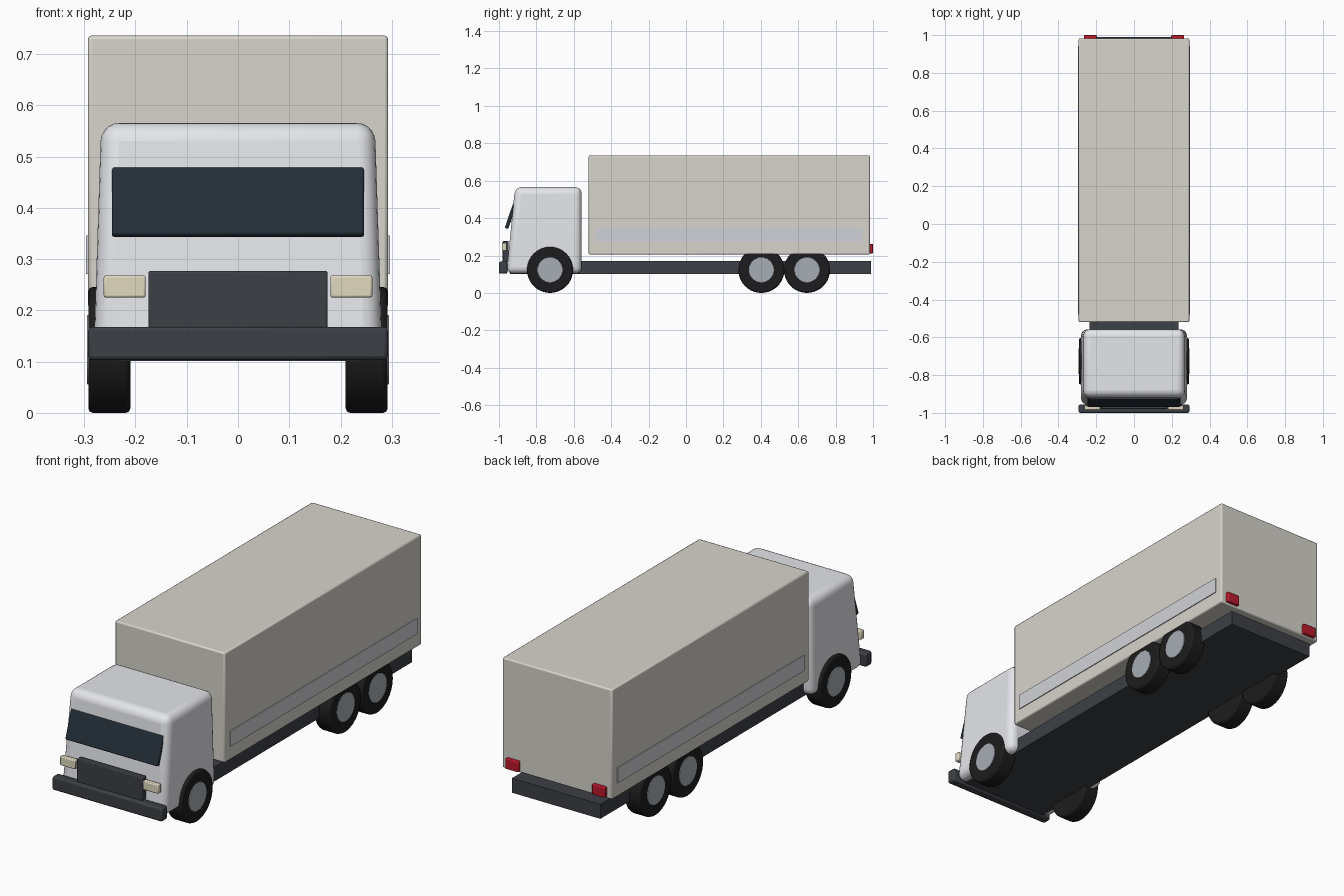
import bpy, bmesh, math
from mathutils import Matrix

if "Cube" in bpy.data.objects:
    bpy.data.objects.remove(bpy.data.objects["Cube"])


def material(name, rgb):
    m = bpy.data.materials.new(name)
    m.diffuse_color = (*rgb, 1)
    m.use_nodes = True
    m.node_tree.nodes["Principled BSDF"].inputs["Base Color"].default_value = m.diffuse_color
    return m


PAINT = material("cab_paint", (0.78, 0.79, 0.82))
CARGO = material("cargo_panel", (0.68, 0.66, 0.60))
STRIPE = material("stripe", (0.64, 0.65, 0.69))
DARK = material("dark_trim", (0.045, 0.05, 0.06))
GLASS = material("glass", (0.018, 0.028, 0.04))
RUBBER = material("rubber", (0.012, 0.012, 0.013))
METAL = material("hub_metal", (0.38, 0.42, 0.46))
LAMP = material("headlight", (0.75, 0.70, 0.53))
RED = material("tail_light", (0.5, 0.01, 0.025))


def finish(name, bm, mat, bevel=0, segments=2):
    bmesh.ops.recalc_face_normals(bm, faces=bm.faces)
    me = bpy.data.meshes.new(name)
    bm.to_mesh(me)
    bm.free()
    me.materials.append(mat)
    ob = bpy.data.objects.new(name, me)
    bpy.context.collection.objects.link(ob)
    if bevel:
        mod = ob.modifiers.new("bevel", 'BEVEL')
        mod.width, mod.segments = bevel, segments
        mod.limit_method, mod.angle_limit = 'ANGLE', math.radians(40)
    bpy.ops.object.select_all(action='DESELECT')
    bpy.context.view_layer.objects.active = ob
    ob.select_set(True)
    bpy.ops.object.shade_smooth_by_angle(angle=math.radians(35))
    return ob


def box(name, x, y, z, mat, bevel=0, segments=2):
    """Box from (min, max) ranges on each axis."""
    bm = bmesh.new()
    bmesh.ops.create_cube(bm, size=1)
    for v in bm.verts:
        v.co = [(r[0] + r[1]) / 2 + c * (r[1] - r[0]) for r, c in zip((x, y, z), v.co)]
    return finish(name, bm, mat, bevel, segments)


def wheel_disc(name, side, x0, x1, y, z, radius, mat, bevel):
    """Cylinder along x between x0 and x1 on one side of the truck."""
    bm = bmesh.new()
    mtx = Matrix.Translation((side * (x0 + x1) / 2, y, z)) @ Matrix.Rotation(math.pi / 2, 4, 'Y')
    bmesh.ops.create_cone(bm, cap_ends=True, segments=40, radius1=radius, radius2=radius,
                          depth=x1 - x0, matrix=mtx)
    return finish(name, bm, mat, bevel)


# Chassis, cargo body and bumper
box("chassis", (-0.236, 0.236), (-0.94, 0.99), (0.101, 0.171), DARK)
box("cargo_box", (-0.293, 0.293), (-0.52, 0.983), (0.205, 0.736), CARGO, 0.007)
box("bumper", (-0.293, 0.293), (-1.0, -0.955), (0.103, 0.168), DARK, 0.008)

# Cab: tapered block with a raked front and rounded edges
bm = bmesh.new()
bmesh.ops.create_cube(bm, size=2)
for v in bm.verts:
    top, front = v.co.z > 0, v.co.y < 0
    v.co.x *= 0.267 if top else 0.282
    v.co.y = (-0.914 if top else -0.96) if front else -0.558
    v.co.z = 0.566 if top else 0.103
finish("cab", bm, PAINT, 0.036, 5)

# Windscreen, leaning back more steeply than the cab front
glass = box("windscreen", (-0.246, 0.246), (-0.01, 0.01), (-0.07, 0.07), GLASS, 0.005)
glass.location = (0, -0.937, 0.411)
glass.rotation_euler.x = math.radians(-19)

# Grille
box("grille", (-0.175, 0.175), (-0.98, -0.948), (0.165, 0.277), DARK, 0.004)

for side, label in ((-1, "left"), (1, "right")):
    def span(a, b):
        return tuple(sorted((side * a, side * b)))
    # Lamps and side stripe
    box("headlight_" + label, span(0.18, 0.262), (-0.985, -0.96), (0.225, 0.268), LAMP, 0.004)
    box("tail_light_" + label, span(0.197, 0.266), (0.975, 1.0), (0.212, 0.262), RED, 0.004)
    box("side_stripe_" + label, span(0.285, 0.297), (-0.48, 0.943), (0.271, 0.346), STRIPE)
    # Wheels
    for axle, y in (("front", -0.727), ("middle", 0.403), ("rear", 0.647)):
        wheel_disc(f"tyre_{axle}_{label}", side, 0.21, 0.292, y, 0.123, 0.123, RUBBER, 0.009)
        wheel_disc(f"hub_{axle}_{label}", side, 0.25, 0.2945, y, 0.123, 0.068, METAL, 0.002)
